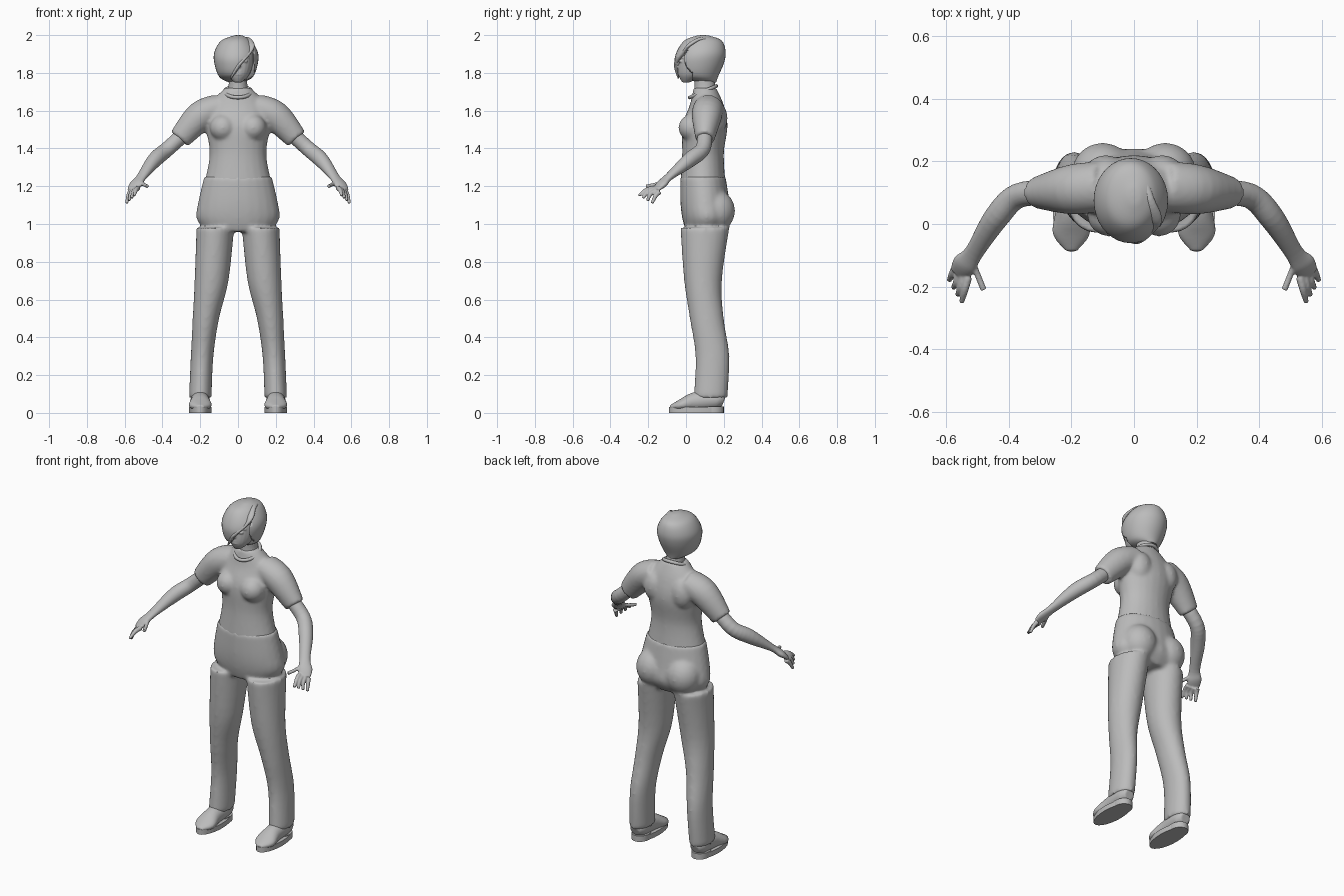
import bpy, bmesh
from math import sin, cos, pi
from mathutils import Vector, Matrix

if "Cube" in bpy.data.objects:
    bpy.data.objects.remove(bpy.data.objects["Cube"])

clay = bpy.data.materials.new("plain_grey")
clay.use_nodes = True
grey = (.5, .5, .5, 1)
clay.diffuse_color = grey
clay.node_tree.nodes["Principled BSDF"].inputs["Base Color"].default_value = grey
BOTH_SIDES = {"left": 1, "right": -1}


def spline(rows, steps):
    """Smooth interpolation through rows of numbers."""
    result = []
    last = len(rows) - 1
    for index in range(last):
        before, start, end, after = (Vector(rows[max(0, min(last, index + k))]) for k in (-1, 0, 1, 2))
        for step in range(steps):
            t = step / steps
            linear = end - before
            square = 2 * before - 5 * start + 4 * end - after
            cubic = 3 * (start - end) + after - before
            result.append(start + (linear + (square + cubic * t) * t) * t / 2)
    return result + [Vector(rows[last])]


def loft(bm, rows, level=False, sides=24, steps=5, mirror=1):
    """Skin ellipses given as x, y, z, half width, half depth; level keeps them horizontal."""
    rows = spline([(row[0] * mirror, *row[1:]) for row in rows], steps)
    centres = [Vector(row[:3]) for row in rows]
    rings = []
    for index, (centre, row) in enumerate(zip(centres, rows)):
        across, along = Vector((1, 0, 0)), Vector((0, 1, 0))
        if not level:
            ahead = centres[min(index + 1, len(rows) - 1)]
            behind = centres[max(index - 1, 0)]
            tangent = (ahead - behind).normalized()
            across = tangent.cross(Vector((0, 0, 1))).normalized()
            along = across.cross(tangent)
        angles = [2 * pi * k / sides for k in range(sides)]
        rings.append([bm.verts.new(centre + across * cos(angle) * row[3] + along * sin(angle) * row[4])
                      for angle in angles])
    for lower, upper in zip(rings, rings[1:]):
        for k in range(sides):
            following = (k + 1) % sides
            bm.faces.new((lower[k], lower[following], upper[following], upper[k]))
    bm.faces.new(rings[0][::-1])
    bm.faces.new(rings[-1])


def ball(bm, place, size):
    bmesh.ops.create_uvsphere(bm, u_segments=20, v_segments=12, radius=1,
                              matrix=Matrix.LocRotScale(Vector(place), None, Vector(size)))


def finish(name, bm, voxel=0, smoothing=0):
    """Make the object; a voxel size melts its overlapping pieces into one skin."""
    bmesh.ops.recalc_face_normals(bm, faces=bm.faces)
    mesh = bpy.data.meshes.new(name)
    bm.to_mesh(mesh)
    bm.free()
    mesh.materials.append(clay)
    part = bpy.data.objects.new(name, mesh)
    bpy.context.collection.objects.link(part)
    bpy.ops.object.select_all(action="DESELECT")
    part.select_set(True)
    bpy.context.view_layer.objects.active = part
    if voxel:
        blend = part.modifiers.new("blend", "REMESH")
        blend.mode = "VOXEL"
        blend.voxel_size = voxel
        soften = part.modifiers.new("soften", "SMOOTH")
        soften.iterations = smoothing
        bpy.ops.object.modifier_apply(modifier=blend.name)
        bpy.ops.object.modifier_apply(modifier=soften.name)
    bpy.ops.object.shade_smooth_by_angle(angle=.8)
    return part


# Trousers: pelvis, buttocks and two long straight legs
bm = bmesh.new()
loft(bm, [(0, .1, .96, .17, .1), (0, .11, 1.03, .22, .13), (0, .1, 1.12, .21, .13),
          (0, .09, 1.25, .18, .12)], level=True)
leg = [(.2, .13, .08, .06, .09), (.19, .14, .3, .06, .09), (.17, .11, .5, .07, .09),
       (.14, .09, .7, .09, .1), (.12, .1, .98, .1, .13)]
for sign in BOTH_SIDES.values():
    loft(bm, leg, level=True, mirror=sign)
    ball(bm, (.1 * sign, .16, 1.07), (.1, .1, .11))
finish("trousers", bm, voxel=.01, smoothing=9)

# Shirt: fitted torso, bust, shoulder blades and short sleeves
bm = bmesh.new()
loft(bm, [(0, .09, 1.21, .18, .12), (0, .09, 1.37, .15, .11), (0, .1, 1.52, .17, .12),
          (0, .11, 1.63, .15, .09), (0, .1, 1.72, .07, .06)], level=True)
sleeve = [(.1, .12, 1.62, .08, .07), (.2, .11, 1.57, .08, .08), (.31, .1, 1.45, .05, .06)]
for sign in BOTH_SIDES.values():
    loft(bm, sleeve, mirror=sign)
    ball(bm, (.08 * sign, .03, 1.51), (.07, .07, .07))
    ball(bm, (.09 * sign, .16, 1.56), (.07, .06, .09))
finish("shirt", bm, voxel=.01, smoothing=7)

# Collar band, higher at the nape
bm = bmesh.new()
turns = [2 * pi * k / 24 for k in range(25)]
loft(bm, [(.07 * cos(turn), .09 + .07 * sin(turn), 1.7 + .03 * sin(turn), .01, .01) for turn in turns],
     sides=8, steps=1)
finish("collar", bm)

# Bare arms; the four fingers fan evenly from index to little finger
arm = [(.26, .1, 1.5, .04, .04), (.37, .09, 1.4, .04, .04), (.44, .02, 1.34, .04, .04),
       (.51, -.09, 1.25, .03, .02), (.54, -.13, 1.21, .04, .02), (.56, -.16, 1.18, .03, .01)]
index_knuckle, little_knuckle = Vector((.53, -.17, 1.19)), Vector((.57, -.14, 1.17))
index_tip, little_tip = Vector((.55, -.25, 1.15)), Vector((.59, -.18, 1.11))
thumb = [(.52, -.11, 1.23, .01, .01), (.5, -.16, 1.21, .01, .01), (.48, -.21, 1.2, .01, .01)]
for side, sign in BOTH_SIDES.items():
    bm = bmesh.new()
    loft(bm, arm, mirror=sign)
    loft(bm, thumb, sides=10, mirror=sign)
    for k in range(4):
        knuckle = index_knuckle.lerp(little_knuckle, k / 3)
        tip = index_tip.lerp(little_tip, k / 3)
        middle = knuckle.lerp(tip, .5) + Vector((0, -.01 * k * (3 - k) / 2, .01))
        finger = [(*point, thick, thick) for point, thick in ((knuckle, .014), (middle, .012), (tip, .008))]
        loft(bm, finger, sides=10, mirror=sign)
    finish(side + "_arm", bm, voxel=.004, smoothing=3)

# Head and neck with simple features
bm = bmesh.new()
loft(bm, [(0, .1, 1.65, .07, .06), (0, .1, 1.73, .05, .055), (0, .09, 1.84, .05, .05)], level=True)
loft(bm, [(0, 0, 1.75, .02, .02), (0, .03, 1.79, .06, .07), (0, .05, 1.85, .08, .09),
          (0, .06, 1.91, .08, .09), (0, .07, 1.96, .05, .06)], level=True)
nose = [(0, -.03, 1.88, .008, .01), (0, -.045, 1.84, .015, .015), (0, -.03, 1.82, .01, .01)]
loft(bm, nose, level=True, sides=12)
for height in (1.793, 1.807):
    ball(bm, (0, -.03, height), (.026, .013, .008))
ball(bm, (0, -.01, 1.77), (.02, .02, .016))
brow = [(.01, -.034, 1.88, .005, .005), (.035, -.03, 1.886, .006, .005), (.06, -.01, 1.88, .004, .004)]
for sign in BOTH_SIDES.values():
    ball(bm, (.034 * sign, -.025, 1.862), (.018, .012, .009))
    loft(bm, brow, sides=8, mirror=sign)
finish("head", bm, voxel=.004, smoothing=3)

# Bobbed hair, cut open diagonally over the left side of the face
bm = bmesh.new()
loft(bm, [(-.01, .12, 1.75, .04, .04), (-.01, .07, 1.78, .09, .1), (-.01, .07, 1.85, .115, .13),
          (-.01, .08, 1.91, .115, .13), (-.01, .09, 1.97, .08, .1), (0, .09, 1.995, .03, .04),
          (0, .09, 2, .005, .005)], level=True, sides=36)
hair = finish("hair", bm)
bm = bmesh.new()
outline = [(-.03, 1.7), (-.03, 1.77), (.03, 1.86), (.08, 1.92), (.09, 1.7)]
front, back = ([bm.verts.new((x, y, z)) for x, z in outline] for y in (-.2, .035))
bm.faces.new(front)
bm.faces.new(back[::-1])
for k in range(len(outline)):
    bm.faces.new((front[k], front[k - 1], back[k - 1], back[k]))
cutter = finish("face_cutter", bm)
cutter.hide_render = True
opening = hair.modifiers.new("face_opening", "BOOLEAN")
opening.operation = "DIFFERENCE"
opening.solver = "EXACT"
opening.object = cutter
bpy.context.view_layer.objects.active = hair
bpy.ops.object.modifier_apply(modifier=opening.name)
bpy.data.objects.remove(cutter)

# Raised sweep of hair from the parting across the forehead
bm = bmesh.new()
loft(bm, [(.03, .16, 1.97, .01, .01), (.05, .08, 1.98, .015, .01), (.07, .02, 1.95, .02, .01),
          (.06, -.01, 1.91, .015, .01), (.01, -.05, 1.85, .015, .01), (-.04, -.04, 1.77, .005, .005)],
     sides=12)
finish("fringe", bm, voxel=.004, smoothing=4)

# Shoes with flat soles and heel blocks
upper = [(.2, .2, .06, .03, .03), (.2, .16, .07, .05, .05), (.2, .05, .06, .05, .05),
         (.2, -.03, .04, .06, .03), (.2, -.085, .03, .02, .01)]
for side, sign in BOTH_SIDES.items():
    bm = bmesh.new()
    loft(bm, upper, mirror=sign)
    finish(side + "_shoe", bm, voxel=.006, smoothing=3)
    bm = bmesh.new()
    for y, top, width, length in ((.055, .03, .06, .145), (.14, .035, .05, .06)):
        loft(bm, [(.2, y, z, width, length) for z in (0, top)], level=True, steps=1, mirror=sign)
    finish(side + "_sole", bm)
